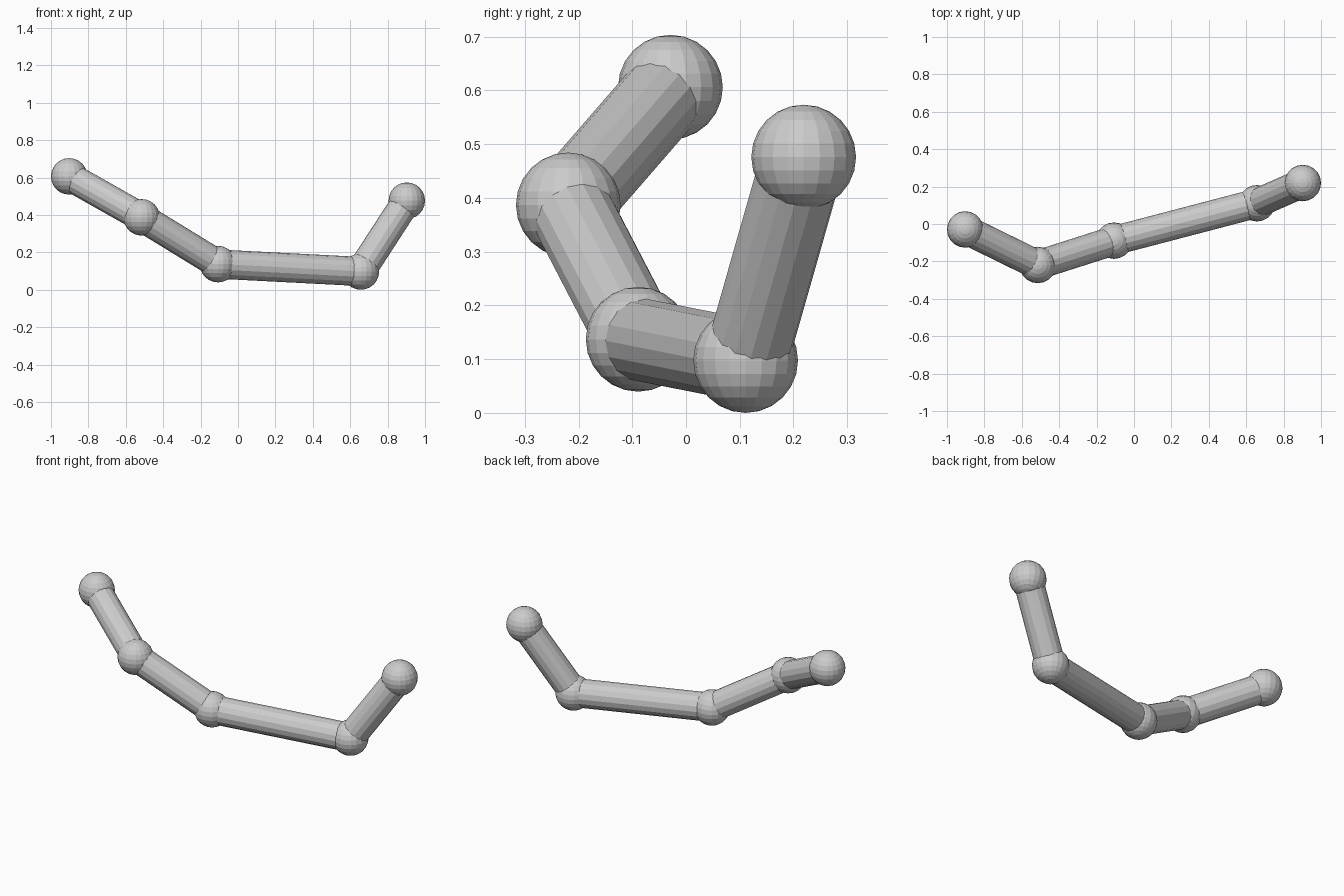
import bpy
from mathutils import Vector

if "Cube" in bpy.data.objects:
    bpy.data.objects.remove(bpy.data.objects["Cube"])

BALL_R, ROD_R = 0.0975, 0.078
joints = [Vector(p) for p in (
    (-0.9025, -0.029, 0.606),
    (-0.515, -0.219, 0.387),
    (-0.107, -0.089, 0.137),
    (0.657, 0.111, 0.0975),
    (0.9025, 0.219, 0.476),
)]

# Round joints
for i, p in enumerate(joints, 1):
    bpy.ops.mesh.primitive_uv_sphere_add(segments=20, ring_count=12, radius=BALL_R, location=p)
    bpy.context.object.name = f"joint_{i}"

# Straight rods running between joint centres
for i, (a, b) in enumerate(zip(joints, joints[1:]), 1):
    d = b - a
    bpy.ops.mesh.primitive_cylinder_add(vertices=16, radius=ROD_R, depth=d.length, location=(a + b) / 2)
    rod = bpy.context.object
    rod.name = f"rod_{i}"
    rod.rotation_euler = d.to_track_quat('Z', 'Y').to_euler()
